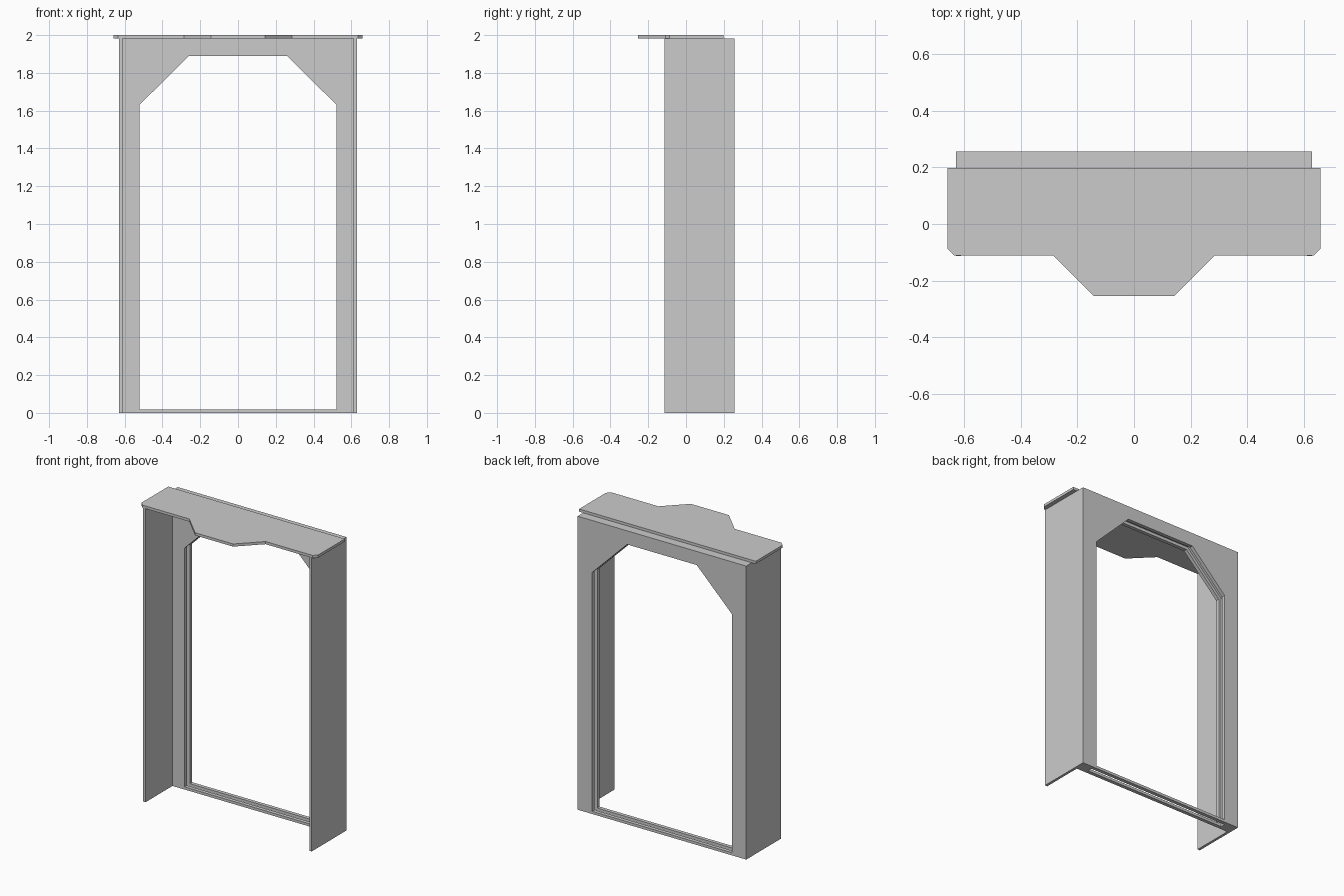
import bpy, bmesh
from mathutils import Vector

if "Cube" in bpy.data.objects:
    bpy.data.objects.remove(bpy.data.objects["Cube"])


def prism(name, loop, offset):
    """Extrude a closed 3D outline along an offset vector."""
    bm = bmesh.new()
    face = bm.faces.new([bm.verts.new(p) for p in loop])
    ext = bmesh.ops.extrude_face_region(bm, geom=[face])
    verts = [g for g in ext["geom"] if isinstance(g, bmesh.types.BMVert)]
    bmesh.ops.translate(bm, verts=verts, vec=Vector(offset))
    bmesh.ops.recalc_face_normals(bm, faces=bm.faces)
    me = bpy.data.meshes.new(name)
    bm.to_mesh(me)
    bm.free()
    ob = bpy.data.objects.new(name, me)
    bpy.context.collection.objects.link(ob)
    return ob


def mirrored(half):
    """Complete a right-hand half profile across x = 0."""
    return half + [(-x, v) for x, v in reversed(half)]


W, H, T = 0.63, 1.982, 0.018      # half width, frame height, board thickness


def arch_layer(name, y0, y1, inset, sill):
    """One layer of the door surround with a chamfered opening."""
    a = 0.522 + inset
    k = 0.26 + inset * 0.414
    top, spring = 1.89 + inset, 1.63 + inset * 0.414
    # right leg, opening, left leg, outer edge
    inner = [(a, 0), (a, spring), (k, top)]
    outline = mirrored(inner) + [(-W, 0), (-W, H), (W, H), (W, 0)]
    prism(name, [(x, y0, z) for x, z in outline], (0, y1 - y0, 0))
    if sill:
        rail = [(-a, 0), (a, 0), (a, T), (-a, T)]
        prism(name + "_sill", [(x, y0, z) for x, z in rail], (0, y1 - y0, 0))


# Door surround: front and back boards with a recessed core forming a groove
arch_layer("surround_front", 0.175, 0.2, 0, True)
arch_layer("surround_core", 0.2, 0.232, 0.02, False)
arch_layer("surround_back", 0.232, 0.257, 0, True)

# Side panels
for side, s in (("left", -1), ("right", 1)):
    prism(side + "_side_panel",
          [(s * W, -0.113, 0), (s * W, 0.175, 0), (s * W, 0.175, H), (s * W, -0.113, H)],
          (-s * T, 0, 0))

# Canopy board with clipped corners and a projecting centre
canopy = mirrored([(0.66, 0.198), (0.66, -0.087), (0.635, -0.112),
                   (0.285, -0.112), (0.142, -0.255)])
prism("canopy", [(x, y, H) for x, y in canopy], (0, 0, 2.0 - H))
